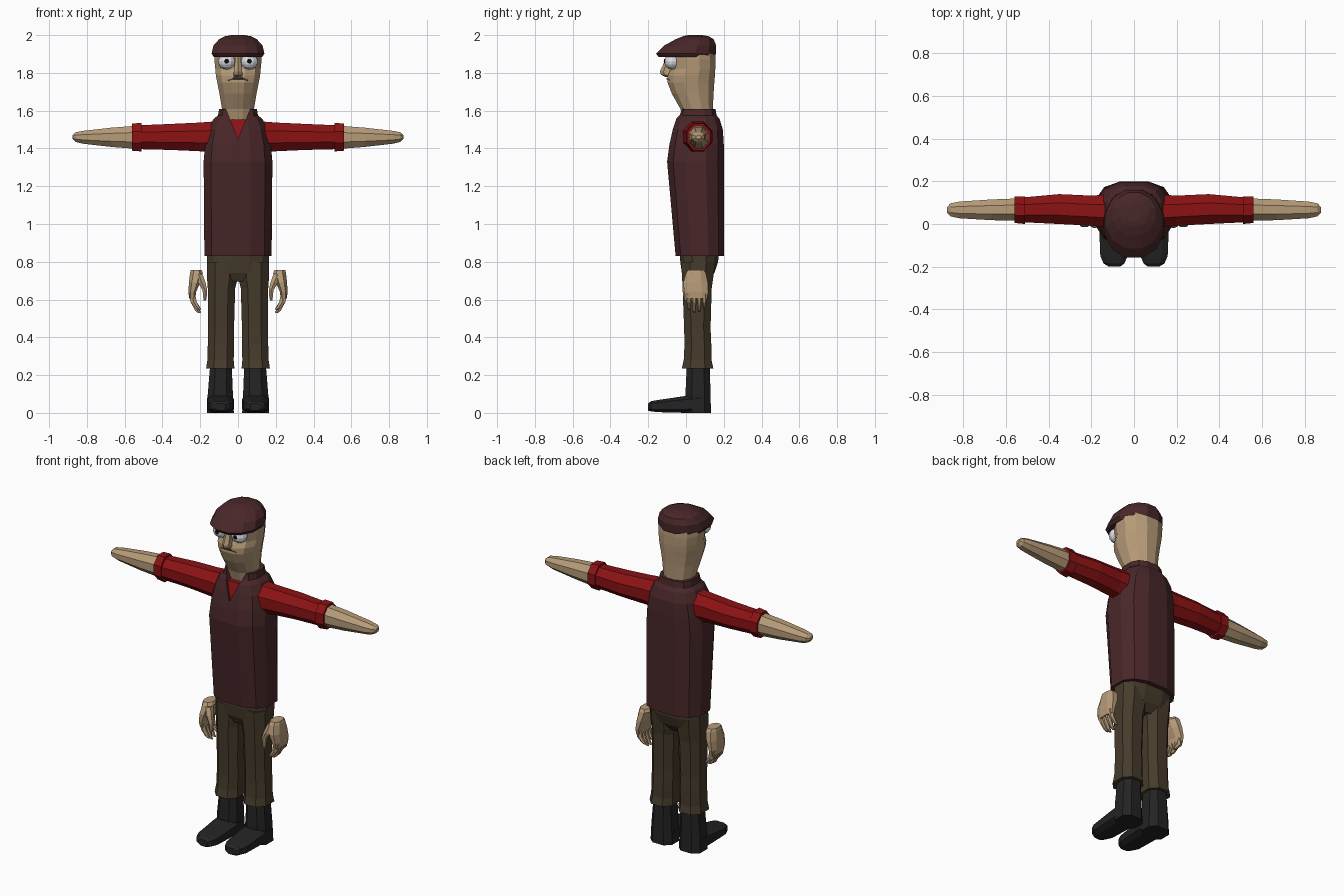
import bpy, bmesh, math
from mathutils import Vector


def material(name, rgb):
    m = bpy.data.materials.new(name)
    m.diffuse_color = (*rgb, 1)
    return m


SKIN = material("skin", (0.47, 0.33, 0.19))
RED = material("red shirt", (0.26, 0.006, 0.007))
VEST = material("maroon wool", (0.066, 0.020, 0.022))
BROWN = material("brown trousers", (0.062, 0.044, 0.025))
BLACK = material("black leather", (0.017, 0.017, 0.017))
WHITE = material("eye white", (0.72, 0.74, 0.78))
PUPIL = material("pupil black", (0.004, 0.004, 0.004))
LIP = material("lip brown", (0.10, 0.055, 0.03))


def finish(bm, name, mat, mirror=False):
    bmesh.ops.recalc_face_normals(bm, faces=bm.faces)
    me = bpy.data.meshes.new(name)
    bm.to_mesh(me)
    bm.free()
    if mat:
        me.materials.append(mat)
    ob = bpy.data.objects.new(name, me)
    bpy.context.collection.objects.link(ob)
    if mirror:
        ob.modifiers.new("mirror", 'MIRROR')
    return ob


def loft(name, mat, axis, rings, n=8, power=2.0, mirror=False):
    """Rings are (position, low u, high u, low v, high v) along an axis."""
    unit = []
    for i in range(n):
        a = 2 * math.pi * (i + 0.5) / n
        unit.append([math.copysign(abs(f) ** (2 / power), f)
                     for f in (math.cos(a), math.sin(a))])
    mu = max(abs(p[0]) for p in unit)
    mv = max(abs(p[1]) for p in unit)
    bm = bmesh.new()
    loops = []
    for pos, u0, u1, v0, v1 in rings:
        loop = []
        for pu, pv in unit:
            u = (u0 + u1) / 2 + (u1 - u0) / 2 * pu / mu
            v = (v0 + v1) / 2 + (v1 - v0) / 2 * pv / mv
            co = {'x': (pos, u, v), 'y': (u, pos, v), 'z': (u, v, pos)}[axis]
            loop.append(bm.verts.new(co))
        loops.append(loop)
    for a, b in zip(loops, loops[1:]):
        for i in range(n):
            j = (i + 1) % n
            bm.faces.new((a[i], a[j], b[j], b[i]))
    bm.faces.new(loops[0])
    bm.faces.new(loops[-1])
    return finish(bm, name, mat, mirror)


def ball(name, mat, center, scale, seg=12, rows=8):
    bm = bmesh.new()
    bmesh.ops.create_uvsphere(bm, u_segments=seg, v_segments=rows, radius=1)
    for v in bm.verts:
        v.co = Vector(center) + v.co * Vector(scale)
    return finish(bm, name, mat, True)


def sym(z, w, y0, y1):
    return (z, -w, w, y0, y1)


# Vest with a V cut at the neck
vest = loft("vest", VEST, 'z', [
    sym(0.83, 0.178, -0.055, 0.20), sym(1.33, 0.182, -0.10, 0.20),
    sym(1.42, 0.174, -0.088, 0.20), sym(1.50, 0.156, -0.070, 0.195),
    sym(1.555, 0.130, -0.052, 0.178), sym(1.575, 0.106, -0.040, 0.162),
    sym(1.61, 0.100, -0.032, 0.156)], n=12, power=2.6)
bm = bmesh.new()
tri = [(0, 1.45), (0.072, 1.63), (-0.072, 1.63)]
near = [bm.verts.new((x, -0.3, z)) for x, z in tri]
far = [bm.verts.new((x, 0.03, z)) for x, z in tri]
bm.faces.new(near)
bm.faces.new(far)
for i in range(3):
    j = (i + 1) % 3
    bm.faces.new((near[i], near[j], far[j], far[i]))
cutter = finish(bm, "neck_cutter", VEST)
cutter.hide_render = True
cut = vest.modifiers.new("neck", 'BOOLEAN')
cut.operation = 'DIFFERENCE'
cut.solver = 'EXACT'
cut.object = cutter
bpy.context.view_layer.objects.active = vest
bpy.ops.object.modifier_apply(modifier=cut.name)
bpy.data.objects.remove(cutter)

# Shirt front and sleeves
loft("shirt_front", RED, 'z', [
    sym(1.38, 0.12, -0.080, 0.15), sym(1.46, 0.12, -0.068, 0.15),
    sym(1.553, 0.09, -0.040, 0.14)], n=12, power=2.6)
loft("sleeve", RED, 'x', [
    (0.10, -0.02, 0.14, 1.375, 1.545), (0.20, -0.008, 0.133, 1.385, 1.537),
    (0.35, 0.0, 0.14, 1.392, 1.53), (0.515, 0.008, 0.125, 1.396, 1.523)],
    n=8, mirror=True)
loft("cuff", RED, 'x', [
    (0.51, 0.0, 0.13, 1.384, 1.535), (0.56, 0.005, 0.13, 1.388, 1.532)],
    n=8, mirror=True)
loft("forearm", SKIN, 'x', [
    (0.54, 0.015, 0.12, 1.398, 1.52), (0.67, 0.018, 0.115, 1.408, 1.51),
    (0.82, 0.027, 0.105, 1.425, 1.493), (0.86, 0.036, 0.097, 1.435, 1.485),
    (0.876, 0.053, 0.08, 1.45, 1.47)], n=8, mirror=True)

# Head, nose and mouth
loft("head", SKIN, 'z', [
    sym(1.52, 0.082, -0.005, 0.135), sym(1.61, 0.085, -0.030, 0.142),
    sym(1.69, 0.098, -0.075, 0.146), sym(1.75, 0.110, -0.098, 0.150),
    sym(1.785, 0.117, -0.097, 0.153), sym(1.82, 0.120, -0.080, 0.155),
    sym(1.87, 0.125, -0.084, 0.156), sym(1.93, 0.122, -0.09, 0.154)],
    n=12, power=2.2)
loft("nose", SKIN, 'z', [
    sym(1.778, 0.018, -0.108, -0.06), sym(1.79, 0.025, -0.132, -0.06),
    sym(1.808, 0.021, -0.138, -0.06), sym(1.89, 0.014, -0.100, -0.06)], n=6)
loft("mouth", LIP, 'x', [
    (-0.052, -0.090, -0.075, 1.757, 1.764),
    (-0.025, -0.104, -0.088, 1.765, 1.775),
    (0.025, -0.104, -0.088, 1.765, 1.775),
    (0.052, -0.090, -0.075, 1.757, 1.764)], n=6)

# Eyes
ball("eye", WHITE, (0.06, -0.073, 1.86), (0.046, 0.042, 0.042))
ball("pupil", PUPIL, (0.06, -0.113, 1.862), (0.013, 0.005, 0.013), 8, 4)

# Flat cap with the brim forward
loft("cap", VEST, 'z', [
    sym(1.884, 0.128, -0.145, 0.153), sym(1.902, 0.140, -0.158, 0.158),
    sym(1.945, 0.130, -0.115, 0.160), sym(1.978, 0.100, -0.055, 0.147),
    sym(1.994, 0.068, -0.015, 0.120), sym(2.0, 0.035, 0.01, 0.085)],
    n=12, power=2.1)

# Trousers
loft("trouser_hips", BROWN, 'z', [
    sym(0.86, 0.165, -0.035, 0.175), sym(0.80, 0.165, -0.03, 0.17),
    sym(0.74, 0.160, -0.022, 0.15), sym(0.695, 0.10, 0.0, 0.115)],
    n=12, power=2.6)
loft("trouser_leg", BROWN, 'z', [
    (0.80, 0.004, 0.165, -0.025, 0.155), (0.70, 0.005, 0.163, -0.02, 0.142),
    (0.66, 0.015, 0.160, -0.018, 0.136), (0.45, 0.021, 0.158, -0.01, 0.13),
    (0.36, 0.020, 0.160, -0.008, 0.134), (0.28, 0.023, 0.162, -0.012, 0.135),
    (0.235, 0.019, 0.169, -0.022, 0.145)], n=8, power=2.4, mirror=True)

# Boots
loft("boot_shaft", BLACK, 'z', [
    (0.27, 0.034, 0.146, 0.005, 0.125), (0.10, 0.027, 0.160, -0.003, 0.13),
    (0.0, 0.022, 0.164, 0.0, 0.132)], n=8, power=2.6, mirror=True)
loft("boot_foot", BLACK, 'y', [
    (0.08, 0.024, 0.163, 0.0, 0.10), (0.0, 0.022, 0.164, 0.0, 0.09),
    (-0.15, 0.030, 0.158, 0.004, 0.068), (-0.185, 0.045, 0.143, 0.008, 0.062),
    (-0.20, 0.065, 0.118, 0.012, 0.05)], n=8, power=3.2, mirror=True)

# Open hands hanging beside the hips
loft("hand_palm", SKIN, 'z', [
    (0.757, 0.193, 0.250, 0.010, 0.095), (0.740, 0.186, 0.254, 0.0, 0.105),
    (0.690, 0.200, 0.260, -0.014, 0.116), (0.640, 0.222, 0.262, -0.010, 0.118),
    (0.605, 0.226, 0.259, 0.0, 0.112)], n=8, power=2.4, mirror=True)
for i in range(4):
    y = 0.016 + 0.027 * i
    tip = (0.545, 0.53, 0.534, 0.552)[i]
    loft("finger_%d" % (i + 1), SKIN, 'z', [
        (0.63, 0.227, 0.260, y - 0.015, y + 0.015),
        (0.585, 0.218, 0.250, y - 0.012, y + 0.012),
        (tip + 0.01, 0.202, 0.226, y - 0.009, y + 0.009),
        (tip, 0.196, 0.212, y - 0.006, y + 0.006)], n=6, mirror=True)
loft("thumb", SKIN, 'z', [
    (0.735, 0.188, 0.232, -0.005, 0.05), (0.69, 0.172, 0.212, -0.018, 0.028),
    (0.65, 0.163, 0.188, -0.018, 0.014), (0.61, 0.166, 0.184, -0.014, 0.010),
    (0.595, 0.171, 0.182, -0.009, 0.006)], n=6, mirror=True)
